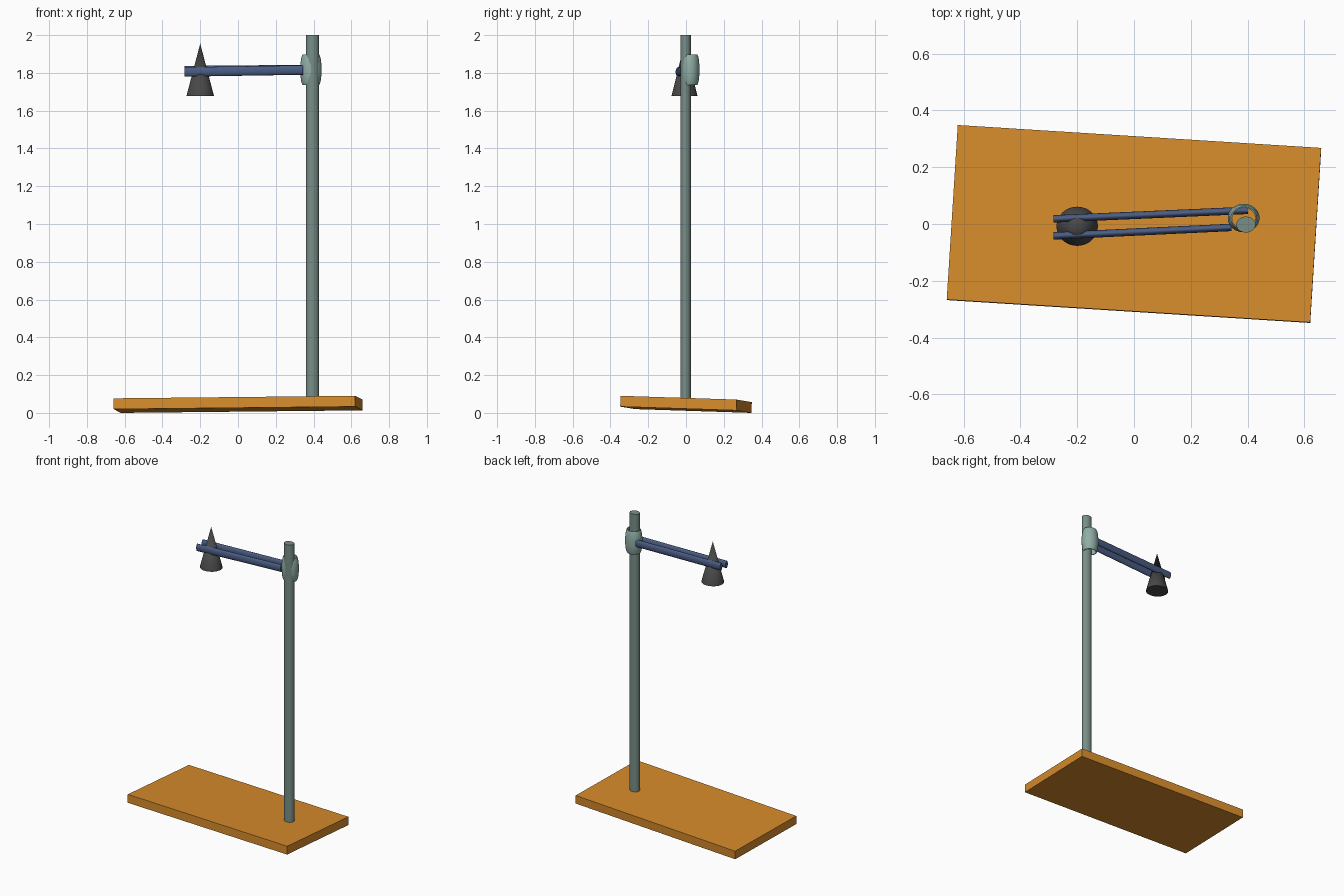
import bpy, bmesh, math
from mathutils import Vector, Matrix

if "Cube" in bpy.data.objects:
    bpy.data.objects.remove(bpy.data.objects["Cube"])


def material(name, rgb):
    m = bpy.data.materials.new(name)
    m.diffuse_color = (*rgb, 1)
    m.use_nodes = True
    m.node_tree.nodes["Principled BSDF"].inputs["Base Color"].default_value = m.diffuse_color
    return m


ORANGE = material("orange", (0.68, 0.26, 0.025))
STEEL = material("grey_green", (0.19, 0.27, 0.24))
PALE = material("pale_green", (0.28, 0.42, 0.38))
BLUE = material("slate_blue", (0.07, 0.11, 0.23))
DARK = material("charcoal", (0.065, 0.065, 0.065))


def finish(name, bm, mat, smooth=True):
    bmesh.ops.recalc_face_normals(bm, faces=bm.faces)
    mesh = bpy.data.meshes.new(name)
    bm.to_mesh(mesh)
    bm.free()
    mesh.materials.append(mat)
    ob = bpy.data.objects.new(name, mesh)
    bpy.context.collection.objects.link(ob)
    if smooth:
        bpy.ops.object.select_all(action='DESELECT')
        ob.select_set(True)
        bpy.context.view_layer.objects.active = ob
        bpy.ops.object.shade_smooth_by_angle(angle=math.radians(35))
    return ob


def cone(name, centre, rx, ry, height, mat, tip=1.0):
    """Elliptical cylinder or cone standing along z."""
    bm = bmesh.new()
    bmesh.ops.create_cone(bm, cap_ends=True, segments=32,
                          radius1=1, radius2=tip, depth=height)
    bmesh.ops.scale(bm, vec=(rx, ry, 1), verts=bm.verts)
    bmesh.ops.translate(bm, vec=centre, verts=bm.verts)
    return finish(name, bm, mat)


def rod(name, start, end, ry, rz, mat):
    """Flattened round bar between two points."""
    a, b = Vector(start), Vector(end)
    d = b - a
    bm = bmesh.new()
    bmesh.ops.create_cone(bm, cap_ends=True, segments=24,
                          radius1=1, radius2=1, depth=d.length)
    bmesh.ops.rotate(bm, matrix=Matrix.Rotation(math.pi / 2, 3, 'Y'), verts=bm.verts)
    bmesh.ops.scale(bm, vec=(1, ry, rz), verts=bm.verts)
    turn = (Matrix.Rotation(math.atan2(d.y, d.x), 3, 'Z')
            @ Matrix.Rotation(-math.asin(d.z / d.length), 3, 'Y'))
    bmesh.ops.rotate(bm, matrix=turn, verts=bm.verts)
    bmesh.ops.translate(bm, vec=(a + b) / 2, verts=bm.verts)
    return finish(name, bm, mat)


# Slightly turned and tilted base board
bm = bmesh.new()
bmesh.ops.create_cube(bm, size=1)
bmesh.ops.scale(bm, vec=(1.282, 0.616, 0.057), verts=bm.verts)
tilt = (Matrix.Rotation(math.radians(-3.6), 3, 'Z')
        @ Matrix.Rotation(math.radians(-0.6), 3, 'Y')
        @ Matrix.Rotation(math.radians(-1.86), 3, 'X'))
bmesh.ops.rotate(bm, matrix=tilt, verts=bm.verts)
bmesh.ops.translate(bm, vec=(0, 0, -min(v.co.z for v in bm.verts)), verts=bm.verts)
finish("base_board", bm, ORANGE, smooth=False)

# Upright pole
cone("pole", (0.394, -0.002, 1.03), 0.034, 0.028, 1.94, STEEL)

# Barrel-shaped collar: closed tube profile spun round the z axis
profile = [(0.72, -0.08), (0.80, -0.08), (0.92, -0.062), (1, -0.025),
           (1, 0.025), (0.92, 0.062), (0.80, 0.08), (0.72, 0.08)]
bm = bmesh.new()
n = 32
rings = []
for i in range(n):
    t = 2 * math.pi * i / n
    rings.append([bm.verts.new((0.386 + 0.056 * r * math.cos(t),
                                0.021 + 0.050 * r * math.sin(t), 1.817 + z))
                  for r, z in profile])
for i in range(n):
    a, b = rings[i], rings[(i + 1) % n]
    for j in range(len(profile)):
        k = (j + 1) % len(profile)
        bm.faces.new((a[j], b[j], b[k], a[k]))
finish("collar", bm, PALE)

# Pair of arms
rod("back_arm", (-0.283, 0.018, 1.812), (0.40, 0.048, 1.818), 0.013, 0.025, BLUE)
rod("front_arm", (-0.283, -0.042, 1.805), (0.343, -0.012, 1.815), 0.013, 0.025, BLUE)

# Hanging lamp shade
cone("lamp_shade", (-0.2, -0.008, 1.816), 0.073, 0.069, 0.278, DARK, tip=0)
